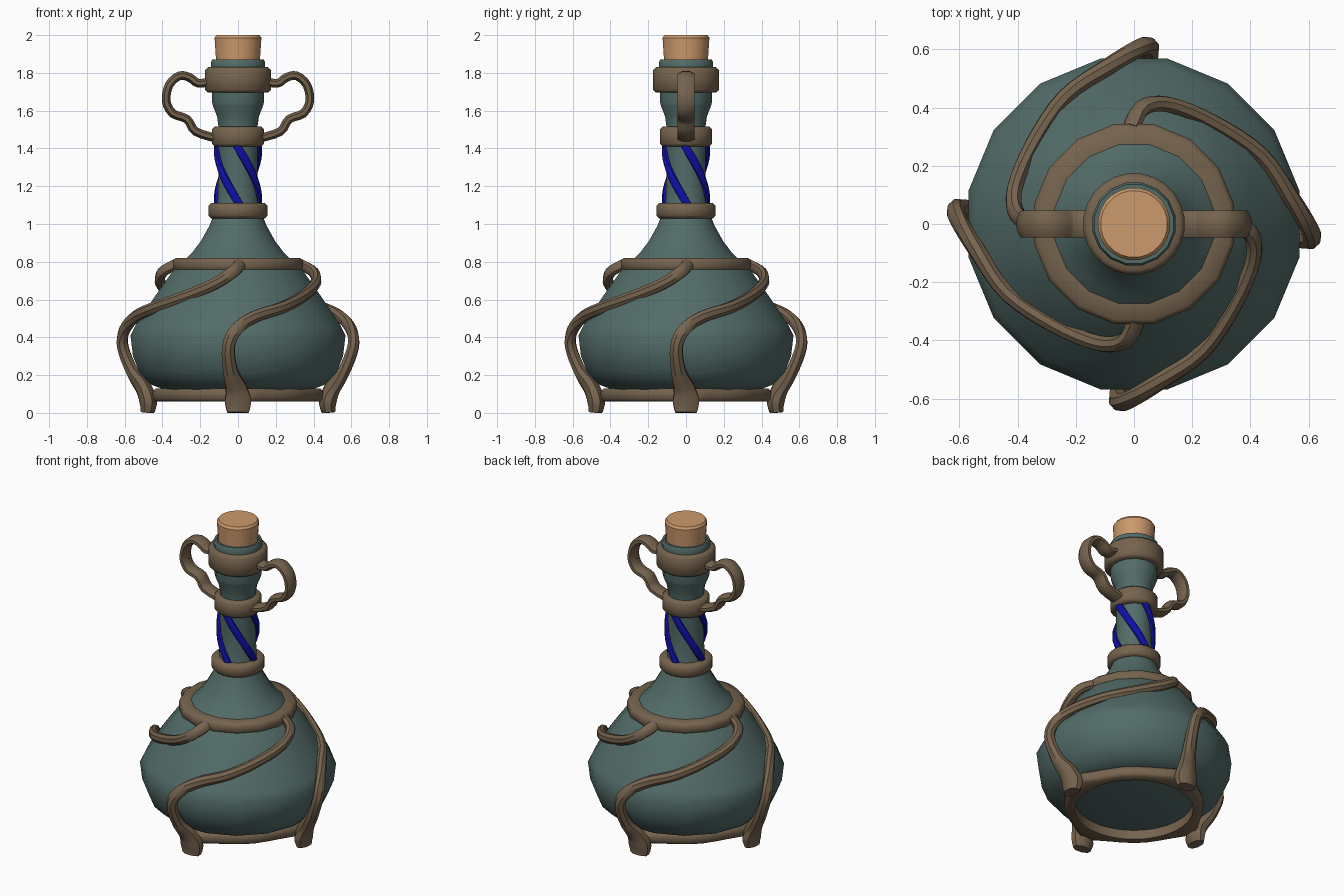
import bpy, bmesh, math
from mathutils import Vector, Matrix

if "Cube" in bpy.data.objects:
    bpy.data.objects.remove(bpy.data.objects["Cube"], do_unlink=True)


def material(name, rgb):
    m = bpy.data.materials.new(name)
    m.use_nodes = True
    m.diffuse_color = (*rgb, 1)
    bsdf = next(n for n in m.node_tree.nodes if n.type == 'BSDF_PRINCIPLED')
    bsdf.inputs["Base Color"].default_value = (*rgb, 1)
    return m


GLASS = material("teal_glass", (0.085, 0.15, 0.14))
WOOD = material("brown_wood", (0.18, 0.125, 0.075))
CORK = material("tan_cork", (0.60, 0.32, 0.15))
VINE = material("blue_vine", (0.005, 0.005, 0.38))


def finish(name, bm, mat, angle=35):
    bmesh.ops.remove_doubles(bm, verts=bm.verts, dist=1e-5)
    bmesh.ops.recalc_face_normals(bm, faces=bm.faces)
    mesh = bpy.data.meshes.new(name)
    bm.to_mesh(mesh)
    bm.free()
    mesh.materials.append(mat)
    obj = bpy.data.objects.new(name, mesh)
    bpy.context.collection.objects.link(obj)
    bpy.ops.object.select_all(action='DESELECT')
    obj.select_set(True)
    bpy.context.view_layer.objects.active = obj
    bpy.ops.object.shade_smooth_by_angle(angle=math.radians(angle))
    return obj


def skin(bm, loops, closed):
    """Bridge equal vertex loops with quads."""
    n = len(loops[0])
    for k in range(len(loops) if closed else len(loops) - 1):
        a, b = loops[k], loops[(k + 1) % len(loops)]
        for i in range(n):
            j = (i + 1) % n
            bm.faces.new((a[i], a[j], b[j], b[i]))
    if not closed:
        bm.faces.new(loops[0])
        bm.faces.new(loops[-1])


def lathe(name, profile, mat, sides=16, closed=False, swell=0, angle=35):
    """Turn (radius, z) points about z; swell widens the outside at the feet."""
    bm = bmesh.new()
    mid = sum(r for r, z in profile) / len(profile)
    loops = []
    for r, z in profile:
        loop = []
        for i in range(sides):
            a = (i + 0.5) * math.tau / sides
            rr = r + (swell * math.cos(2 * a) ** 8 if r > mid else 0)
            loop.append(bm.verts.new((rr * math.cos(a), rr * math.sin(a), z)))
        loops.append(loop)
    skin(bm, loops, closed)
    return finish(name, bm, mat, angle)


def band(name, inner, outer, low, high, sides=24, bevel=0.015, swell=0):
    b = bevel
    profile = [(inner, low), (outer - b, low), (outer, low + b),
               (outer, high - b), (outer - b, high), (inner, high)]
    return lathe(name, profile, WOOD, sides, True, swell, 50)


def spline(points, steps=4):
    """Smooth path through points; extra components are smoothed as well."""
    p = [points[0]] + points + [points[-1]]
    out = []
    for a, b, c, d in zip(p, p[1:], p[2:], p[3:]):
        for s in range(steps):
            t = s / steps
            out.append([q + 0.5 * t * (r - o + t * (2 * o - 5 * q + 4 * r - e
                        + t * (3 * (q - r) + e - o)))
                        for o, q, r, e in zip(a, b, c, d)])
    return out + [list(points[-1])]


def sweep(name, path, mat, side=None, turn=0, mirror=1, sides=8):
    """Sweep an oval along (x, y, z, half width, half thickness) points."""
    bm = bmesh.new()
    pos = [Vector(p[:3]) for p in path]
    loops = []
    for k, p in enumerate(pos):
        t = (pos[min(k + 1, len(pos) - 1)] - pos[max(k - 1, 0)]).normalized()
        s = side or t.cross(Vector((p.x, p.y, 0))).normalized()
        n = s.cross(t).normalized()
        w, h = path[k][3:]
        loop = []
        for i in range(sides):
            a = (i + 0.5) * math.tau / sides
            v = p + s * (w * math.cos(a)) + n * (h * math.sin(a))
            loop.append(bm.verts.new((v.x * mirror, v.y, max(v.z, 0))))
        loops.append(loop)
    skin(bm, loops, False)
    bmesh.ops.rotate(bm, verts=bm.verts, matrix=Matrix.Rotation(turn, 3, 'Z'))
    return finish(name, bm, mat, 40)


# Glass bottle with a hollow lip
lathe("bottle", [(0.39, 0.12), (0.47, 0.15), (0.53, 0.21), (0.567, 0.30),
                 (0.58, 0.41), (0.555, 0.46), (0.495, 0.55), (0.425, 0.65),
                 (0.345, 0.76), (0.25, 0.845), (0.20, 0.91), (0.155, 0.99),
                 (0.13, 1.05), (0.11, 1.11), (0.106, 1.25), (0.106, 1.52),
                 (0.113, 1.57), (0.135, 1.625), (0.139, 1.64), (0.139, 1.70),
                 (0.145, 1.83), (0.145, 1.86), (0.138, 1.872), (0.125, 1.872),
                 (0.12, 1.80)], GLASS)

# Cork stopper
lathe("cork", [(0.112, 1.79), (0.125, 1.985), (0.115, 2.0)], CORK, 24)

# Wooden bands around the bottle
band("base_ring", 0.35, 0.41, 0.06, 0.13, 32, 0.015, 0.05)
band("shoulder_ring", 0.27, 0.35, 0.75, 0.82, 16)
band("lower_collar", 0.10, 0.158, 1.03, 1.11)
band("middle_collar", 0.10, 0.14, 1.41, 1.515)
band("upper_collar", 0.13, 0.175, 1.695, 1.83)

# Four swirling ribs, each ending in a splayed foot
rib = spline([(0.0, -0.48, 0.0, 0.06, 0.038), (0.0, -0.475, 0.06, 0.075, 0.05),
              (-0.01, -0.50, 0.13, 0.06, 0.045), (-0.04, -0.56, 0.22, 0.042, 0.036),
              (-0.05, -0.61, 0.35, 0.036, 0.032), (-0.01, -0.60, 0.44, 0.036, 0.03),
              (0.09, -0.54, 0.51, 0.034, 0.03), (0.24, -0.435, 0.56, 0.032, 0.028),
              (0.35, -0.27, 0.62, 0.032, 0.028), (0.41, -0.12, 0.685, 0.032, 0.028),
              (0.40, -0.03, 0.745, 0.034, 0.028), (0.33, 0.01, 0.785, 0.036, 0.028)])
for i, place in enumerate(("front", "left", "back", "right")):
    sweep(place + "_rib", rib, WOOD, turn=i * math.pi / 2)

# Paired ear-shaped handles
handle = spline([(x, 0, z, 0.05, 0.025) for x, z in
                 [(0.14, 1.755), (0.21, 1.745), (0.255, 1.775), (0.31, 1.785),
                  (0.365, 1.735), (0.38, 1.65), (0.345, 1.585), (0.27, 1.555),
                  (0.225, 1.49), (0.12, 1.455)]], 3)
for place, sign in (("left", 1), ("right", -1)):
    sweep(place + "_handle", handle, WOOD, Vector((0, 1, 0)), 0, sign)

# Vines twisting down the neck
vine = []
for k in range(13):
    t = k / 12
    a = math.radians(172 + 106 * t)
    vine.append((0.112 * math.cos(a), 0.112 * math.sin(a), 1.43 - 0.34 * t, 0.023, 0.017))
for i in range(4):
    sweep("neck_vine_%d" % (i + 1), vine, VINE, turn=i * math.pi / 2)
